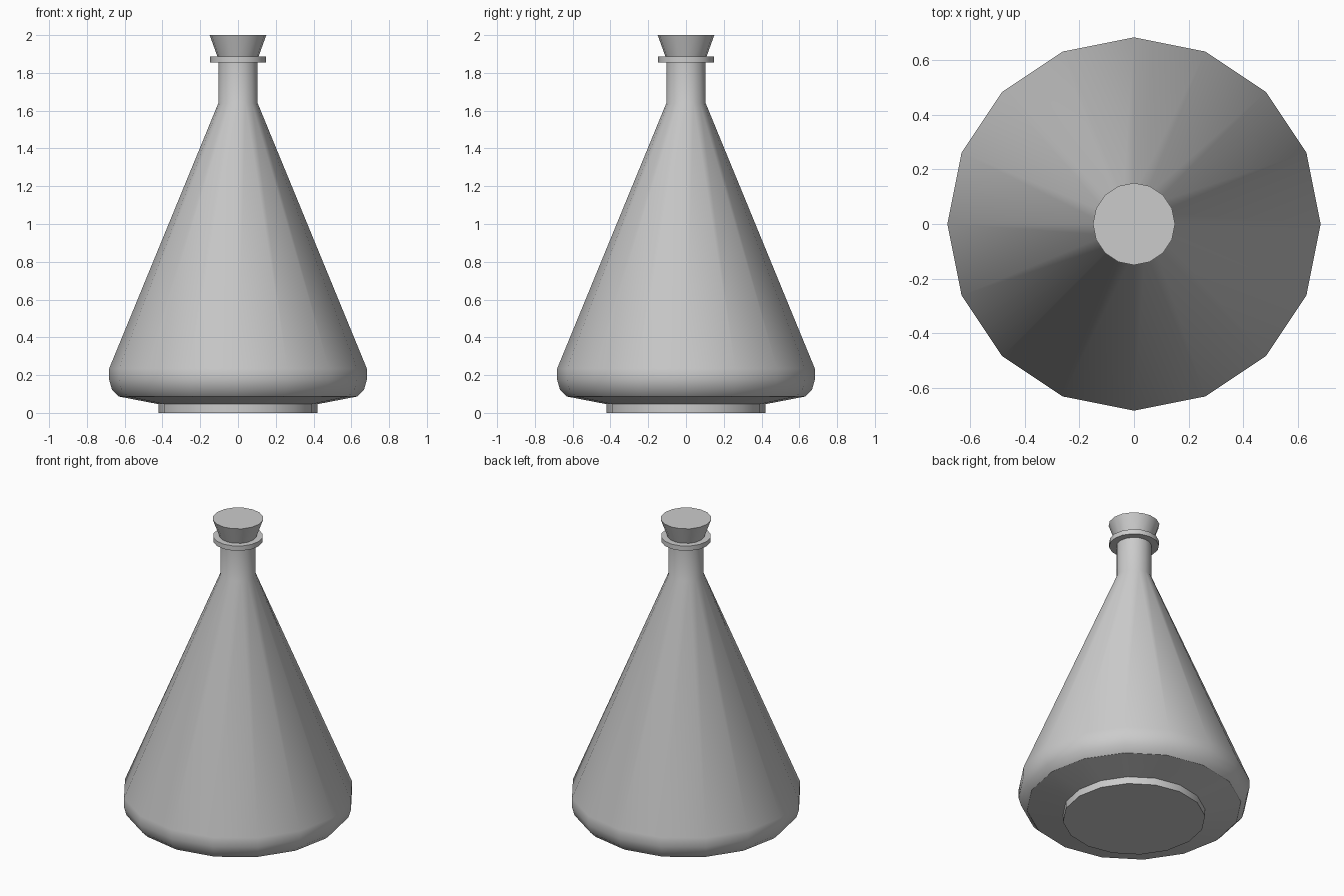
import bpy, bmesh, math

if "Cube" in bpy.data.objects:
    bpy.data.objects.remove(bpy.data.objects["Cube"])

SIDES = 16


def lathe(name, profile):
    """Revolve (radius, z) points around z and cap both ends."""
    bm = bmesh.new()
    rings = []
    for r, z in profile:
        rings.append([bm.verts.new((r * math.cos(2 * math.pi * i / SIDES),
                                    r * math.sin(2 * math.pi * i / SIDES), z))
                      for i in range(SIDES)])
    for low, high in zip(rings, rings[1:]):
        for i in range(SIDES):
            j = (i + 1) % SIDES
            bm.faces.new((low[i], low[j], high[j], high[i]))
    bm.faces.new(rings[0][::-1])
    bm.faces.new(rings[-1])
    mesh = bpy.data.meshes.new(name)
    bm.to_mesh(mesh)
    bm.free()
    obj = bpy.data.objects.new(name, mesh)
    bpy.context.collection.objects.link(obj)
    bpy.ops.object.select_all(action='DESELECT')
    obj.select_set(True)
    bpy.context.view_layer.objects.active = obj
    bpy.ops.object.shade_smooth_by_angle(angle=math.radians(35))
    return obj


# Flask: foot, rounded shoulder, cone, neck and lip
lathe("flask", [(0.42, 0), (0.42, 0.046), (0.632, 0.087), (0.667, 0.123),
                (0.682, 0.175), (0.682, 0.235), (0.104, 1.64), (0.104, 1.856),
                (0.147, 1.856), (0.147, 1.887)])

# Tapered stopper
lathe("stopper", [(0.109, 1.887), (0.15, 2.0)])
